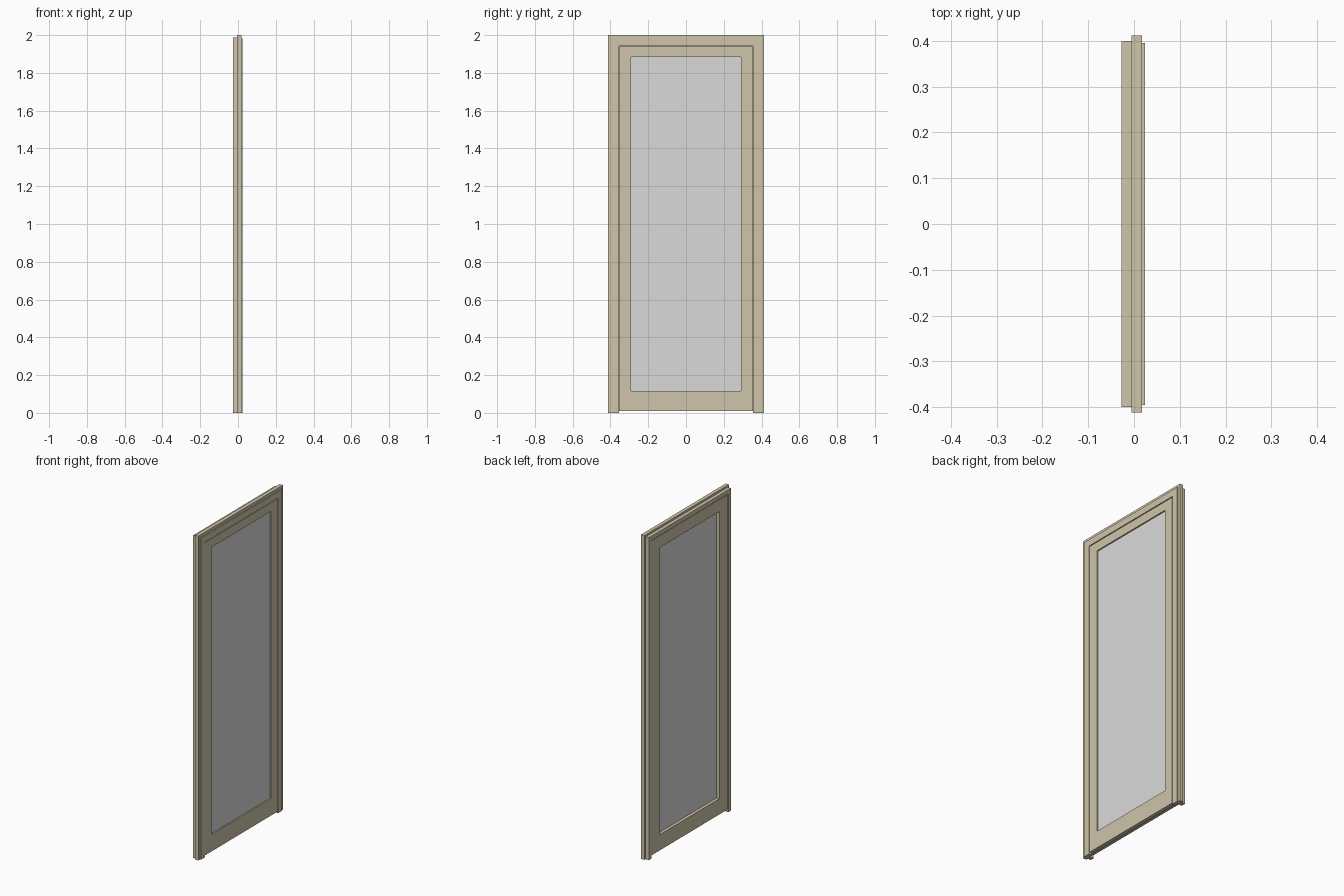
import bpy
import bmesh

if "Cube" in bpy.data.objects:
    bpy.data.objects.remove(bpy.data.objects["Cube"], do_unlink=True)


def material(name, rgb):
    mat = bpy.data.materials.new(name)
    mat.use_nodes = True
    mat.diffuse_color = (*rgb, 1)
    mat.node_tree.nodes["Principled BSDF"].inputs["Base Color"].default_value = (*rgb, 1)
    return mat


def sweep(name, profile, mat, closed):
    """Carry a section of (x, half width, bottom, top) round a rectangle, or an open-bottomed U."""
    bm = bmesh.new()
    stations = [
        [bm.verts.new((x, side * half, top if upper else bottom)) for x, half, bottom, top in profile]
        for side, upper in ((-1, False), (-1, True), (1, True), (1, False))
    ]
    n = len(profile)
    pairs = list(zip(stations, stations[1:]))
    if closed:
        pairs.append((stations[-1], stations[0]))
    else:
        bm.faces.new(stations[0])
        bm.faces.new(stations[-1])
    for a, b in pairs:
        for i in range(n):
            j = (i + 1) % n
            bm.faces.new((a[i], a[j], b[j], b[i]))
    bmesh.ops.recalc_face_normals(bm, faces=bm.faces)
    mesh = bpy.data.meshes.new(name)
    bm.to_mesh(mesh)
    bm.free()
    mesh.materials.append(mat)
    obj = bpy.data.objects.new(name, mesh)
    bpy.context.collection.objects.link(obj)
    return obj


tan = material("tan_paint", (0.62, 0.555, 0.40))
grey = material("grey_glass", (0.70, 0.70, 0.70))

HALF, HEIGHT = 0.412, 2.0

# Fixed outer frame: stepped section of (x, inset), rebated inside for the leaf
section = [
    (-0.027, 0.012), (-0.005, 0.012), (-0.005, 0), (0.018, 0), (0.018, 0.017),
    (0.024, 0.017), (0.024, 0.057), (0.002, 0.057), (0.002, 0.037), (-0.027, 0.037),
]
sweep("outer_frame", [(x, HALF - t, 0, HEIGHT - t) for x, t in section], tan, False)

# Door leaf: rebated edge, clear of the floor, open in the middle
wide = (0.371, 0.018, 1.959)
narrow = (0.351, 0.01, 1.939)
opening = (0.29, 0.115, 1.885)
leaf = [(-0.025, *wide), (-0.001, *wide), (-0.001, *narrow),
        (0.022, *narrow), (0.022, *opening), (-0.025, *opening)]
sweep("door_leaf", leaf, tan, True)

# Glass pane, tucked into the leaf
bpy.ops.mesh.primitive_cube_add(size=1, location=(0.004, 0, 1.0))
pane = bpy.context.object
pane.name = "glass_pane"
pane.dimensions = (0.02, 0.59, 1.78)
bpy.ops.object.transform_apply(location=False, rotation=False, scale=True)
pane.data.materials.append(grey)
